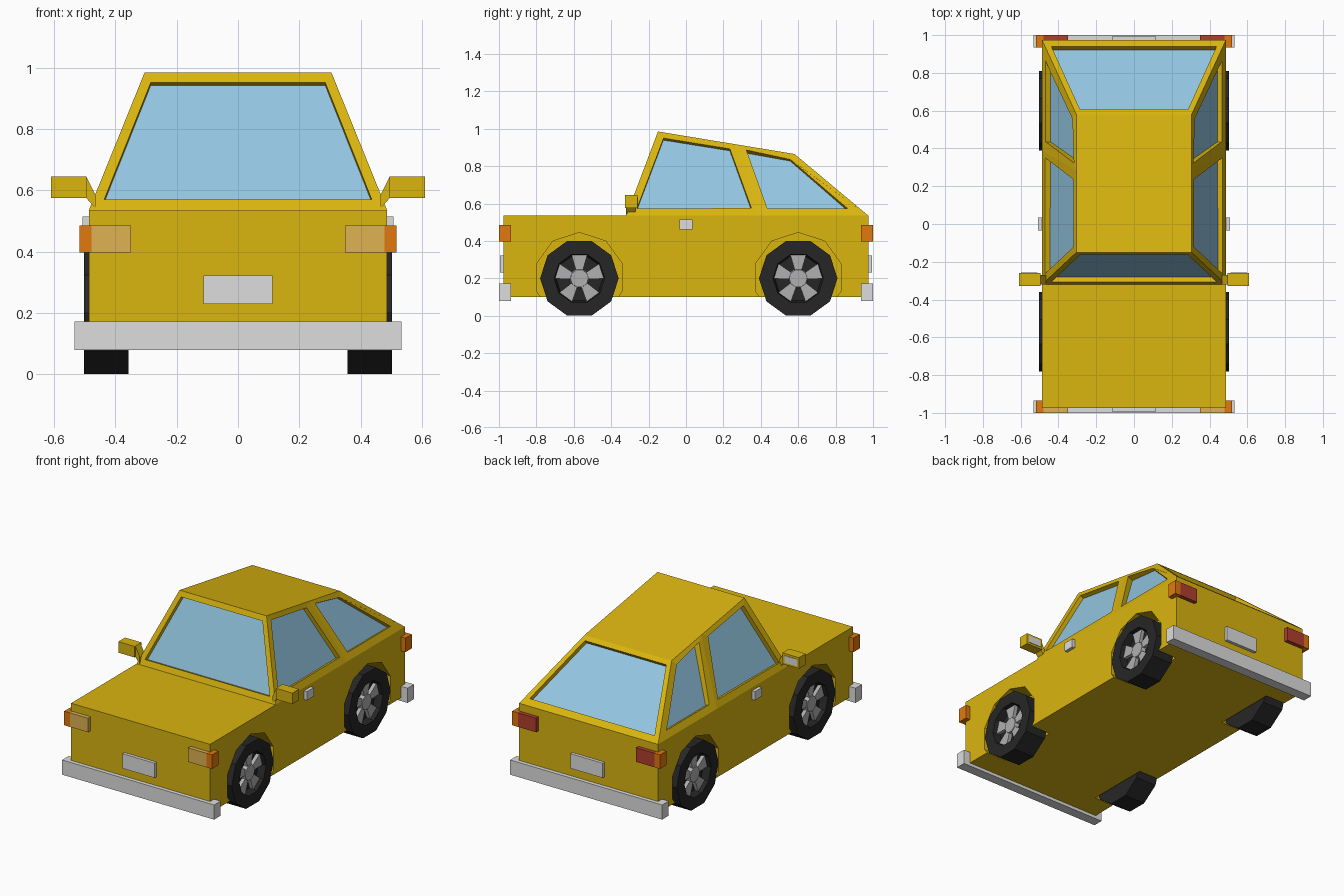
import bpy, bmesh, math
from mathutils import Vector

if "Cube" in bpy.data.objects:
    bpy.data.objects.remove(bpy.data.objects["Cube"])


def material(name, *rgb):
    lin = [((c / 255 + 0.055) / 1.055) ** 2.4 if c > 10 else c / 255 / 12.92 for c in rgb]
    m = bpy.data.materials.new(name)
    m.use_nodes = True
    m.diffuse_color = (*lin, 1)
    m.node_tree.nodes["Principled BSDF"].inputs["Base Color"].default_value = (*lin, 1)
    return m


PAINT = material("yellow paint", 218, 181, 15)
GLASS = material("blue glass", 147, 198, 225)
METAL = material("light grey trim", 222, 222, 222)
RUBBER = material("black rubber", 38, 38, 38)
SILVER = material("wheel silver", 176, 176, 176)
ORANGE = material("orange lens", 226, 120, 14)
AMBER = material("pale amber lens", 222, 178, 82)
RED = material("dark red lens", 176, 63, 45)


def loft(name, rings, mat):
    """Join equal rings of points into a closed solid; one ring gives a flat plate."""
    bm = bmesh.new()
    rows = [[bm.verts.new(p) for p in ring] for ring in rings]
    for a, b in zip(rows, rows[1:]):
        for i in range(len(a)):
            j = (i + 1) % len(a)
            bm.faces.new((a[i], a[j], b[j], b[i]))
    bm.faces.new(rows[0][::-1] if len(rows) > 1 else rows[0])
    if len(rows) > 1:
        bm.faces.new(rows[-1])
        bmesh.ops.recalc_face_normals(bm, faces=bm.faces)
    me = bpy.data.meshes.new(name)
    bm.to_mesh(me)
    bm.free()
    me.materials.append(mat)
    ob = bpy.data.objects.new(name, me)
    bpy.context.collection.objects.link(ob)
    return ob


def box(name, x, y, z, mat):
    ring = lambda h: [(x[0], y[0], h), (x[1], y[0], h), (x[1], y[1], h), (x[0], y[1], h)]
    return loft(name, [ring(z[0]), ring(z[1])], mat)


def decagon(x, y, z, r, turn=0.0):
    angles = [math.radians(36 * i + turn) for i in range(10)]
    return [(x, y + r * math.cos(a), z + r * math.sin(a)) for a in angles]


def cut(target, cutters):
    """Subtract the cutters, bake the result and drop the cutters."""
    for c in cutters:
        mod = target.modifiers.new("cut", "BOOLEAN")
        mod.operation, mod.solver, mod.object = "DIFFERENCE", "EXACT", c
    dg = bpy.context.evaluated_depsgraph_get()
    baked = bpy.data.meshes.new_from_object(target.evaluated_get(dg))
    target.modifiers.clear()
    target.data = baked
    for c in cutters:
        bpy.data.objects.remove(c)


SIDES = ((1, "left"), (-1, "right"))
AXLES = ((-0.57, "front"), (0.6, "rear"))
HALF, ROOF_HALF, SILL = 0.487, 0.305, 0.535

# Lower body with wheel arches
body = box("body", (-HALF, HALF), (-0.975, 0.975), (0.1, SILL), PAINT)
cut(body, [loft("arch_cutter", [decagon(s * x, y, 0.205, 0.24, 18) for x in (0.35, 0.6)], PAINT)
           for s, _ in SIDES for y, _ in AXLES])


# Cabin, lofted across four stations from windscreen to rear glass
def roof_z(y):
    return 0.985 - 0.12 * (y + 0.15) / 0.73


def station(base_y, top_y):
    return [(-HALF, base_y, SILL), (HALF, base_y, SILL),
            (ROOF_HALF, top_y, roof_z(top_y)), (-ROOF_HALF, top_y, roof_z(top_y))]


cabin = loft("cabin", [station(-0.32, -0.15), station(0.39, 0.28), station(0.975, 0.58)], PAINT)


def side_point(s, y, z):
    # The roof edge bounds the front, the sloping rear pillar bounds the back
    top = roof_z(min(y, 0.58))
    return Vector((s * (HALF - (HALF - ROOF_HALF) * (z - SILL) / (top - SILL)), y, z))


def slope_outline(low_y, low_z, low_x, high_y, high_z, high_x):
    return [Vector(p) for p in ((-low_x, low_y, low_z), (low_x, low_y, low_z),
                                (high_x, high_y, high_z), (-high_x, high_y, high_z))]


windows = {
    "windscreen": slope_outline(-0.307, 0.57, 0.437, -0.163, 0.952, 0.285),
    "rear_glass": slope_outline(0.94, 0.565, 0.437, 0.605, 0.844, 0.285),
}
door_shape = ((-0.262, 0.575), (-0.12, 0.95), (0.235, 0.893), (0.35, 0.575))
quarter_shape = ((0.435, 0.575), (0.323, 0.882), (0.557, 0.84), (0.863, 0.575))
for s, side in SIDES:
    windows[side + "_door_window"] = [side_point(s, y, z) for y, z in door_shape]
    # The rear panel leans on a plane through its base line and roof edge
    windows[side + "_quarter_window"] = [
        Vector((s * (HALF - (HALF - ROOF_HALF) * (z - SILL) / 0.352), y, z)) for y, z in quarter_shape]

# Recess each window opening and set a pane inside it
cutters = []
for name, pts in windows.items():
    n = (pts[2] - pts[0]).cross(pts[3] - pts[1]).normalized()
    centre = sum(pts, Vector()) / 4
    if n.dot(centre - Vector((0, 0.2, 0.6))) < 0:
        n, pts = -n, pts[::-1]
    cutters.append(loft(name + "_cutter", [[p + n * d for p in pts] for d in (0.06, -0.042)], PAINT))
    loft(name, [[p - n * 0.028 for p in pts]], GLASS)
cut(cabin, cutters)

# Bumpers, number plates and corner lights at both ends
for e, end, lens in ((-1, "front", AMBER), (1, "rear", RED)):
    span = lambda a, b: sorted((e * a, e * b))
    box(end + "_bumper", (-0.533, 0.533), span(0.935, 1), (0.08, 0.173), METAL)
    box(end + "_plate", (-0.113, 0.113), span(0.96, 0.995), (0.23, 0.323), METAL)
    for s, side in SIDES:
        box(f"{end}_{side}_lamp", sorted((s * 0.35, s * 0.478)), span(0.95, 1), (0.397, 0.486), lens)
        box(f"{end}_{side}_indicator", sorted((s * 0.478, s * 0.518)), span(0.935, 1),
            (0.397, 0.486), ORANGE)

# Door handles and mirrors
for s, side in SIDES:
    across = lambda a, b: sorted((s * a, s * b))
    box(side + "_door_handle", across(0.47, 0.508), (-0.035, 0.035), (0.46, 0.515), METAL)
    box(side + "_mirror", across(0.495, 0.61), (-0.327, -0.26), (0.575, 0.645), PAINT)
    box(side + "_mirror_glass", across(0.51, 0.597), (-0.262, -0.257), (0.588, 0.632), METAL)
    arm = [[(s * x, y, z) for y, z in ((-0.32, low), (-0.27, low), (-0.27, high), (-0.32, high))]
           for x, low, high in ((0.495, 0.575, 0.645), (0.465, 0.54, 0.585))]
    loft(side + "_mirror_arm", arm, PAINT)

# Wheels: ten-sided tyre with a dished centre, hub and five flared spokes
tyre_profile = ((0.357, 0.12), (0.357, 0.21), (0.502, 0.21), (0.502, 0.135), (0.455, 0.125))
for s, side in SIDES:
    for y, end in AXLES:
        name = f"{end}_{side}_"
        loft(name + "tyre", [decagon(s * x, y, 0.2, r) for x, r in tyre_profile], RUBBER)
        loft(name + "hub", [decagon(s * x, y, 0.2, r) for x, r in ((0.45, 0.055), (0.483, 0.048))], SILVER)
        for k in range(5):
            a = math.radians(90 + 72 * k)
            out, tan = Vector((0, math.cos(a), math.sin(a))), Vector((0, -math.sin(a), math.cos(a)))
            flare = ((0.035, -0.016), (0.125, -0.042), (0.125, 0.042), (0.035, 0.016))
            loft(f"{name}spoke_{k + 1}",
                 [[Vector((s * x, y, 0.2)) + out * r + tan * t for r, t in flare]
                  for x in (0.45, 0.478)], SILVER)
